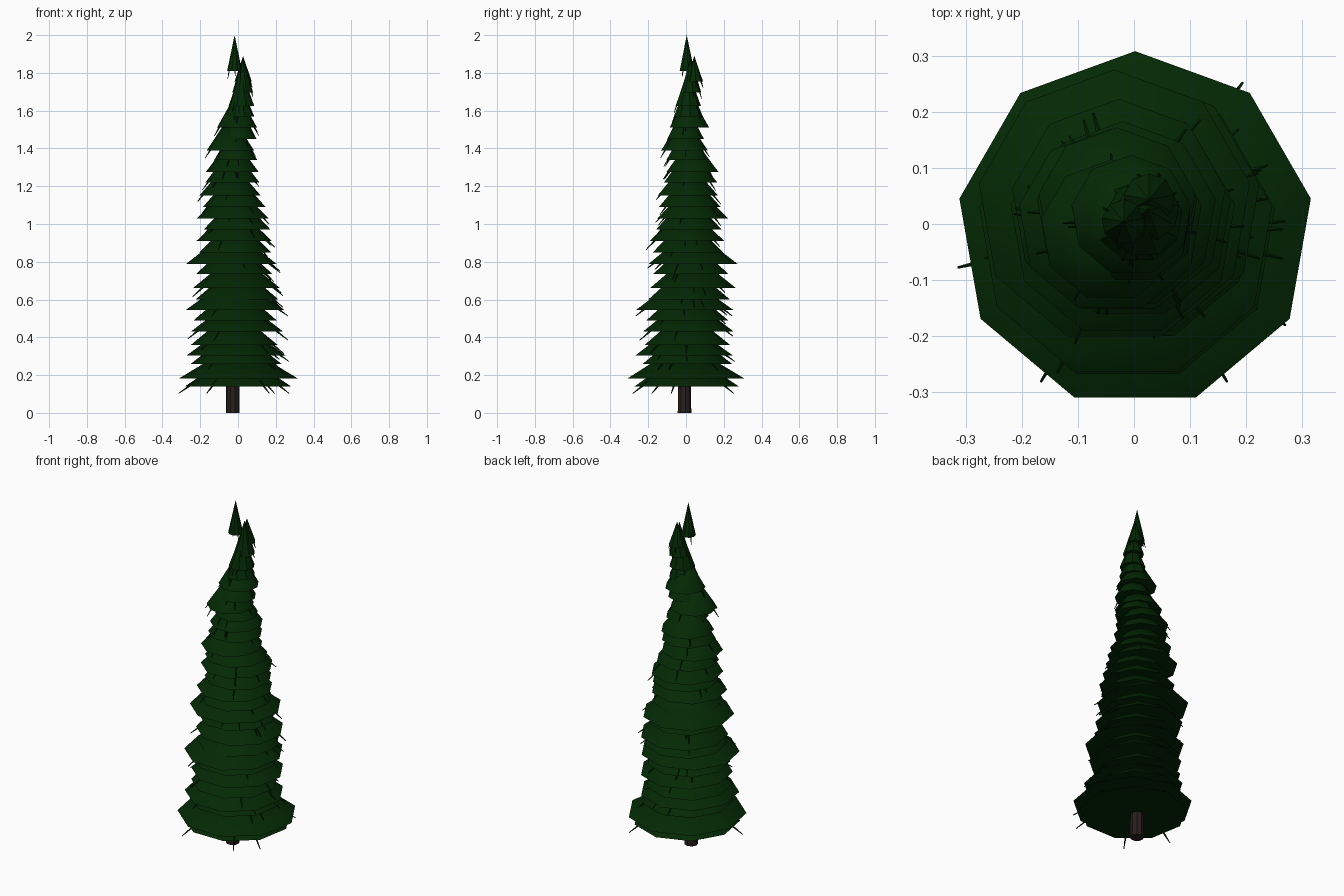
import bpy, bmesh, math, random
from mathutils import Vector, Matrix

if "Cube" in bpy.data.objects:
    bpy.data.objects.remove(bpy.data.objects["Cube"])

random.seed(5)
SIDES = 9
CONE_H = 0.19


def material(name, rgb):
    m = bpy.data.materials.new(name)
    m.diffuse_color = (*rgb, 1)
    m.use_nodes = True
    m.node_tree.nodes["Principled BSDF"].inputs["Base Color"].default_value = m.diffuse_color
    return m


GREEN = material("dark pine green", (0.0011, 0.0215, 0.0013))
BROWN = material("dark bark brown", (0.022, 0.013, 0.013))


def make_object(name, bm, mat, smooth=True):
    bmesh.ops.recalc_face_normals(bm, faces=bm.faces)
    me = bpy.data.meshes.new(name)
    bm.to_mesh(me)
    bm.free()
    me.materials.append(mat)
    ob = bpy.data.objects.new(name, me)
    bpy.context.collection.objects.link(ob)
    if smooth:
        bpy.ops.object.select_all(action='DESELECT')
        ob.select_set(True)
        bpy.context.view_layer.objects.active = ob
        bpy.ops.object.shade_smooth_by_angle(angle=math.radians(37))
    return ob


# Tiers: rim height, centre x, centre y, radius
TIERS = [
    (0.14, 0.00, -0.005, 0.285), (0.183, 0.002, -0.01, 0.318),
    (0.26, -0.01, 0.00, 0.243), (0.305, -0.01, -0.018, 0.265),
    (0.36, -0.02, 0.00, 0.233), (0.43, -0.005, 0.005, 0.248),
    (0.49, -0.015, 0.00, 0.223), (0.545, -0.015, -0.015, 0.265),
    (0.60, -0.005, 0.01, 0.223), (0.66, -0.008, 0.03, 0.235),
    (0.735, -0.02, 0.02, 0.205), (0.787, -0.035, 0.03, 0.245),
    (0.85, -0.015, 0.005, 0.192), (0.91, -0.02, 0.00, 0.203),
    (0.97, -0.005, 0.01, 0.180), (1.03, -0.027, 0.03, 0.193),
    (1.09, -0.02, 0.015, 0.168), (1.15, -0.042, 0.005, 0.165),
    (1.22, -0.03, 0.02, 0.145), (1.275, -0.03, 0.03, 0.142),
    (1.34, -0.012, 0.005, 0.115), (1.39, -0.04, -0.012, 0.127),
    (1.45, 0.00, -0.005, 0.10), (1.51, -0.005, 0.015, 0.108),
    (1.57, 0.008, 0.01, 0.079), (1.625, 0.018, 0.01, 0.069),
    (1.695, 0.025, 0.025, 0.056), (1.755, 0.027, 0.044, 0.046),
    (1.81, -0.018, 0.004, 0.04),
]


# Foliage tier: nine-sided closed cone with one corner facing the back
def foliage_tier(name, z, cx, cy, r, height):
    bm = bmesh.new()
    rim = []
    for i in range(SIDES):
        a = math.pi / 2 + i * math.tau / SIDES
        rim.append(bm.verts.new((cx + r * math.cos(a), cy + r * math.sin(a), z)))
    tip = bm.verts.new((cx, cy, z + height))
    for i in range(SIDES):
        bm.faces.new((rim[i], rim[(i + 1) % SIDES], tip))
    bm.faces.new(rim[::-1])
    return make_object(name, bm, GREEN)


# Twig: tapered spike between two points
def add_twig(bm, start, end, radius):
    d = end - start
    mat = Matrix.Translation((start + end) / 2) @ d.to_track_quat('Z', 'Y').to_matrix().to_4x4()
    bmesh.ops.create_cone(bm, cap_ends=True, segments=5, radius1=radius,
                          radius2=radius * 0.3, depth=d.length, matrix=mat)


twigs = bmesh.new()
for n, (z, cx, cy, r) in enumerate(TIERS):
    last = n == len(TIERS) - 1
    # The upper tiers taper down in height, the tip closes the tree
    height = 2.0 - z if last else min(CONE_H, 1.89 - z)
    foliage_tier(f"foliage_tier_{n + 1:02d}", z, cx, cy, r, height)

    # Twigs hang parallel to the cone slope, tucked under the rim
    if n == 0:
        angles = [math.radians(d) for d in (53, 193, 239, 301, 327)]
    else:
        angles = [random.uniform(0, math.tau) for _ in range(4)]
    for a in angles:
        reach = 1.13 if n == 0 else min(random.uniform(0.98, 1.13), 0.28 / r)
        sink = 0.012 if n == 0 else 0.022

        def under_slope(t):
            return Vector((cx + r * t * math.cos(a), cy + r * t * math.sin(a),
                           z + height * (1 - t) - sink))
        add_twig(twigs, under_slope(0.78), under_slope(reach), 0.004 + r * 0.012)
make_object("twigs", twigs, GREEN, smooth=False)

# Trunk
bm = bmesh.new()
bmesh.ops.create_cone(bm, cap_ends=True, segments=9, radius1=0.037, radius2=0.025,
                      depth=1.3, matrix=Matrix.Translation((-0.028, -0.009, 0.65)))
make_object("trunk", bm, BROWN)
